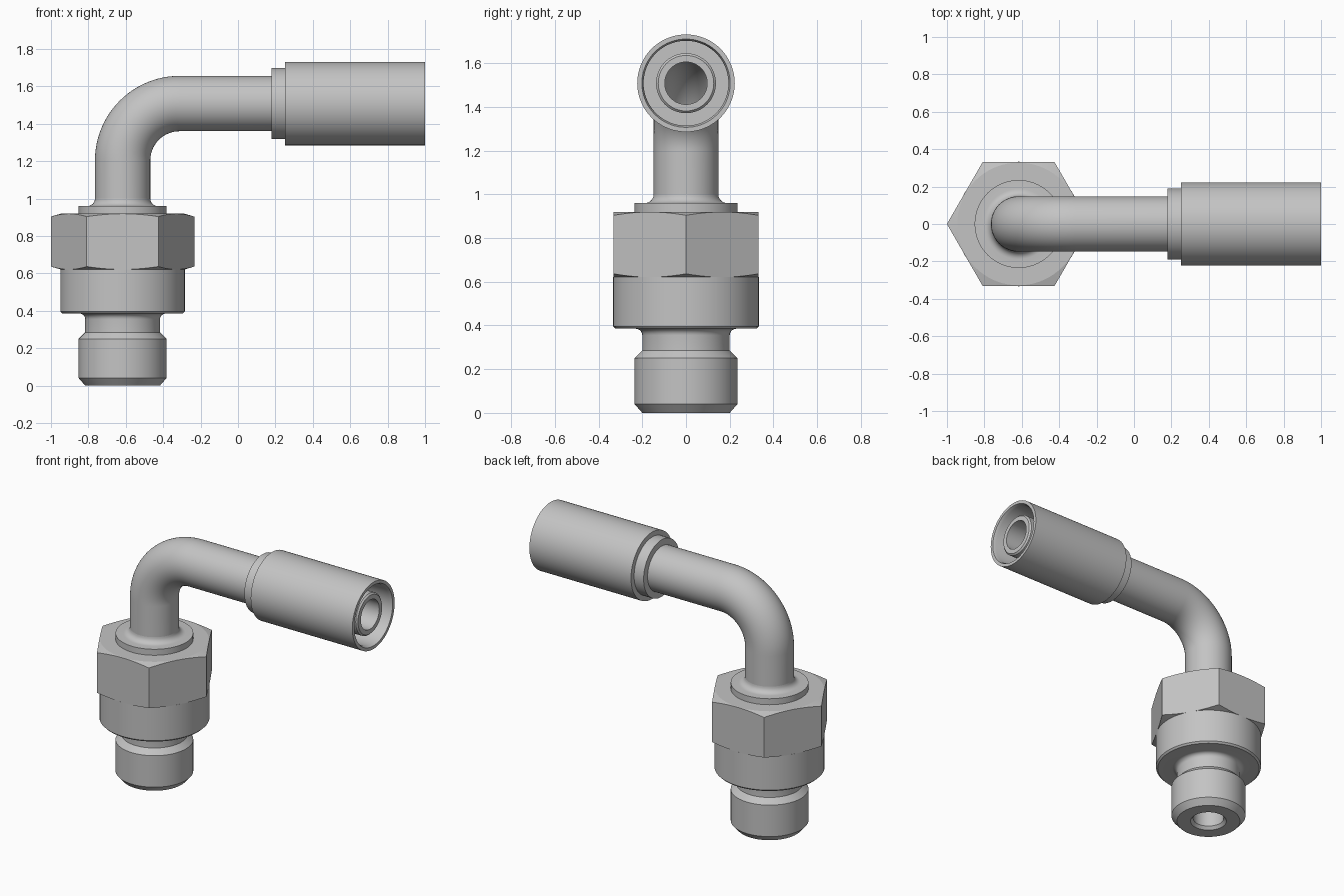
import bpy, bmesh
from math import sin, cos, pi, radians

cube = bpy.data.objects.get("Cube")
if cube:
    bpy.data.objects.remove(cube)

AXIS_X = -0.617      # upright axis
AXIS_Z = 1.508       # horizontal axis
BORE = 0.097
PIPE = 0.148
BEND = 0.305
SEG = 72

steel = bpy.data.materials.new("grey steel")
steel.use_nodes = True
grey = (0.55, 0.55, 0.55, 1)
steel.diffuse_color = grey
steel.node_tree.nodes["Principled BSDF"].inputs["Base Color"].default_value = grey


def build(name, rings, angle=30):
    """Skin a closed loop of vertex rings into one smooth-shaded part."""
    bm = bmesh.new()
    loops = [[bm.verts.new(p) for p in ring] for ring in rings]
    for a, b in zip(loops, loops[1:] + loops[:1]):
        n = len(a)
        for i in range(n):
            j = (i + 1) % n
            bm.faces.new((a[i], a[j], b[j], b[i]))
    bmesh.ops.recalc_face_normals(bm, faces=bm.faces)
    mesh = bpy.data.meshes.new(name)
    bm.to_mesh(mesh)
    bm.free()
    mesh.materials.append(steel)
    obj = bpy.data.objects.new(name, mesh)
    bpy.context.collection.objects.link(obj)
    bpy.ops.object.select_all(action='DESELECT')
    obj.select_set(True)
    bpy.context.view_layer.objects.active = obj
    bpy.ops.object.shade_smooth_by_angle(angle=radians(angle))
    return obj


def ring(x, z, tilt, r):
    """Circle whose normal leans from +z towards +x by tilt."""
    result = []
    for i in range(SEG):
        t = 2 * pi * i / SEG
        u = r * cos(t)
        result.append((x + u * cos(tilt), r * sin(t), z - u * sin(tilt)))
    return result


def upright(name, profile):
    return build(name, [ring(AXIS_X, z, 0, r) for r, z in profile])


def level(name, profile):
    return build(name, [ring(x, AXIS_Z, pi / 2, r) for r, x in profile])


def fillet(r, z, size, start, end, steps=6):
    """Arc points around (r, z) in profile space."""
    angles = [start + (end - start) * i / steps for i in range(steps + 1)]
    return [(r + size * cos(a), z + size * sin(a)) for a in angles]


# Threaded end, undercut neck and round body
upright("threaded_body", [
    (BORE, 0.62), (BORE, 0.02), (0.114, 0), (0.2, 0), (0.235, 0.04),
    (0.235, 0.25), (0.2, 0.285)]
    + fillet(0.23, 0.355, 0.03, pi, pi / 2)
    + [(0.322, 0.385), (0.333, 0.396), (0.333, 0.622)])

# Hexagon nut with chamfered corners
apothem = 0.332
nut_outline = []
for i in range(SEG):
    t = 2 * pi * i / SEG
    off = (t % (pi / 3)) - pi / 6
    nut_outline.append((t, apothem / cos(off)))


def nut_ring(z, r=None, drop=0):
    return [(AXIS_X + (r or h) * cos(t), (r or h) * sin(t),
             z + drop * (h - apothem)) for t, h in nut_outline]


build("hex_nut", [
    nut_ring(0.62, 0.14), nut_ring(0.62, 0.328), nut_ring(0.621, drop=0.3),
    nut_ring(0.919, drop=-0.3), nut_ring(0.92, 0.328), nut_ring(0.92, 0.14)], 12)

# Collar flaring into the pipe
upright("pipe_collar", [(0.14, 0.9), (0.235, 0.9), (0.235, 0.96)]
        + fillet(0.188, 1.0, 0.04, 1.5 * pi, pi) + [(0.14, 1.0)])

# Bent hollow pipe
path = [(AXIS_X, 0.62, 0)]
for i in range(25):
    a = pi / 2 * i / 24
    path.append((AXIS_X + BEND * (1 - cos(a)), AXIS_Z - BEND * (1 - sin(a)), a))
path.append((0.3, AXIS_Z, pi / 2))
build("bent_pipe", [ring(*p, PIPE) for p in path]
      + [ring(*p, BORE) for p in reversed(path)])

# Crimp sleeve with stepped collar and open end
level("crimp_sleeve", [
    (0.14, 0.18), (0.19, 0.18), (0.19, 0.25), (0.223, 0.25), (0.223, 1.0),
    (0.202, 1.0), (0.194, 0.98), (0.194, 0.4), (0.13, 0.4)])

# Inner hose nipple
level("hose_nipple", [
    (BORE, 0.3), (0.137, 0.3), (0.137, 0.965), (0.127, 0.975), (BORE, 0.975)])
